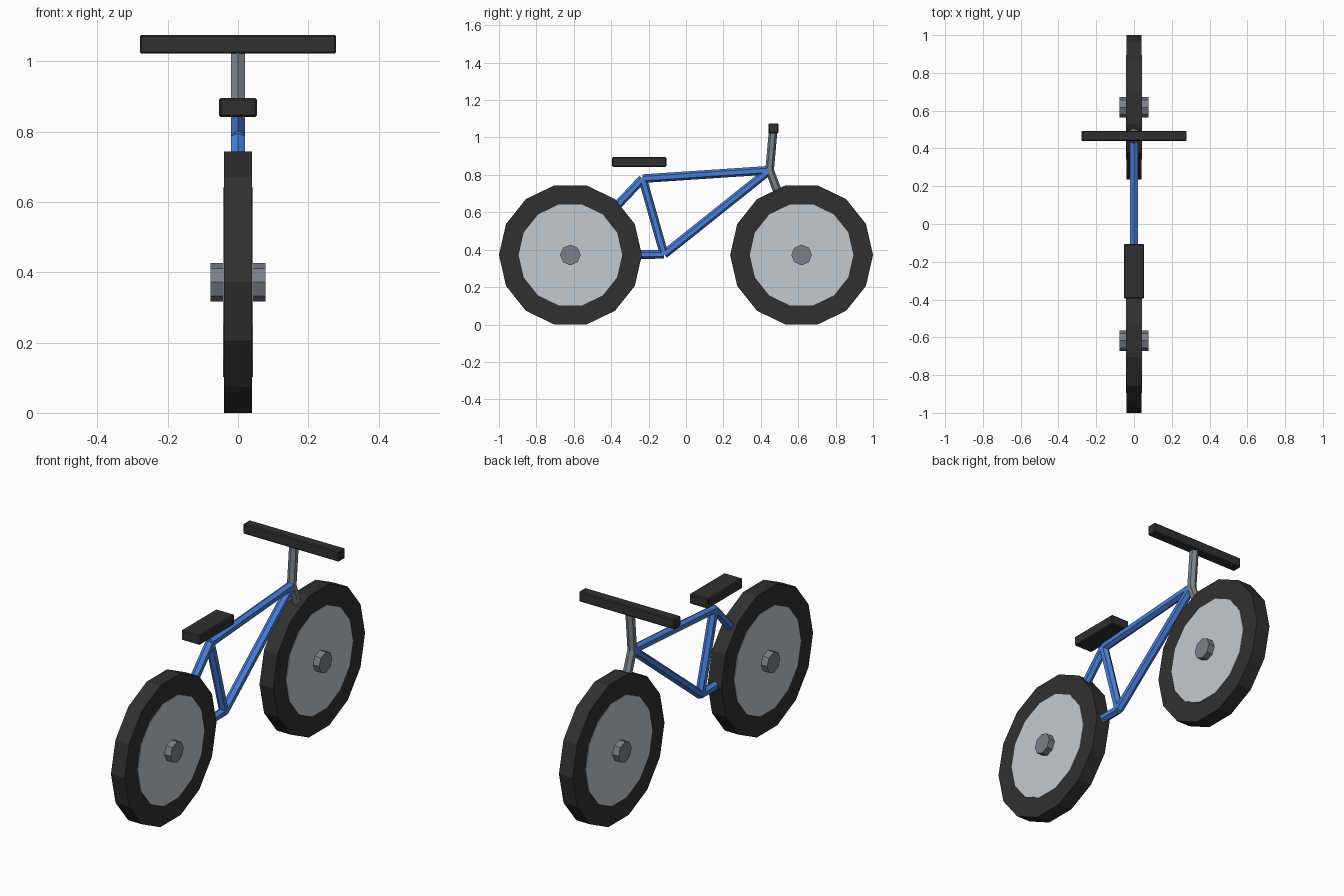
import bpy, bmesh, math
from mathutils import Vector, Matrix

cube = bpy.data.objects.get("Cube")
if cube:
    bpy.data.objects.remove(cube, do_unlink=True)


def material(name, rgb):
    mat = bpy.data.materials.new(name)
    mat.use_nodes = True
    mat.diffuse_color = (*rgb, 1)
    mat.node_tree.nodes["Principled BSDF"].inputs["Base Color"].default_value = (*rgb, 1)
    return mat


RUBBER = material("black rubber", (0.03, 0.03, 0.03))
BLUE = material("blue paint", (0.065, 0.21, 0.68))
DISC = material("pale grey", (0.55, 0.59, 0.63))
HUB = material("hub grey", (0.2, 0.215, 0.26))
STEEL = material("steel grey", (0.2, 0.235, 0.26))


def add(name, bm, mat):
    bmesh.ops.recalc_face_normals(bm, faces=bm.faces)
    mesh = bpy.data.meshes.new(name)
    bm.to_mesh(mesh)
    bm.free()
    mesh.materials.append(mat)
    obj = bpy.data.objects.new(name, mesh)
    bpy.context.collection.objects.link(obj)
    return obj


def tube(name, start, end, radius, sides, mat):
    """Faceted rod between two points, with a corner in the y-z plane."""
    start, end = Vector(start), Vector(end)
    axis = (end - start).normalized()
    corner = Vector((1, 0, 0)).cross(axis)
    if corner.length < 0.1:
        corner = Vector((0, 1, 0))
    corner.normalize()
    turn = Matrix((corner, axis.cross(corner), axis)).transposed().to_4x4()
    bm = bmesh.new()
    bmesh.ops.create_cone(bm, cap_ends=True, segments=sides, radius1=radius,
                          radius2=radius, depth=(end - start).length,
                          matrix=Matrix.Translation((start + end) / 2) @ turn)
    # Turn the rod so that its first corner lies exactly on the corner direction
    first = max(bm.verts, key=lambda v: (v.co - start).dot(corner)).co - start
    angle = math.atan2(axis.dot(first.cross(corner)), first.dot(corner))
    bmesh.ops.rotate(bm, verts=bm.verts, cent=start, matrix=Matrix.Rotation(angle, 3, axis))
    return add(name, bm, mat)


def block(name, centre, size, mat):
    """Box with narrow bevelled edges."""
    bm = bmesh.new()
    bmesh.ops.create_cube(bm, size=1)
    bmesh.ops.scale(bm, vec=size, verts=bm.verts)
    bmesh.ops.translate(bm, vec=centre, verts=bm.verts)
    bmesh.ops.bevel(bm, geom=bm.edges[:], offset=0.005, segments=1, affect='EDGES')
    return add(name, bm, mat)


def tire(name, y, z, outer, inner, half):
    """Rectangular section spun around the axle."""
    bm = bmesh.new()
    section = [(-half, inner), (half, inner), (half, outer), (-half, outer)]
    verts = [bm.verts.new((x, y + r, z)) for x, r in section]
    edges = [bm.edges.new((verts[i], verts[i - 1])) for i in range(4)]
    bmesh.ops.spin(bm, geom=verts + edges, cent=(0, y, z), axis=(1, 0, 0),
                   angle=math.tau, steps=14, use_merge=True)
    bmesh.ops.remove_doubles(bm, verts=bm.verts, dist=0.0001)
    return add(name, bm, RUBBER)


# Wheels
AXLE_Y, AXLE_Z = 0.618, 0.372
for side, y in (("rear", -AXLE_Y), ("front", AXLE_Y)):
    tire(side + "_tire", y, AXLE_Z, 0.382, 0.262, 0.04)
    for part, half, radius, sides, mat in (("wheel_disc", 0.043, 0.277, 14, DISC),
                                           ("hub", 0.078, 0.055, 8, HUB)):
        tube(f"{side}_{part}", (-half, y, AXLE_Z), (half, y, AXLE_Z), radius, sides, mat)

# Frame joints
seat_joint = (0, -0.232, 0.78)
head = (0, 0.447, 0.825)
crank = (0, -0.117, 0.375)
rear_axle = (0, -AXLE_Y, AXLE_Z)
front_axle = (0, AXLE_Y, AXLE_Z)
bar_centre = (0, 0.467, 1.049)

# Frame tubes, fork and stem
for name, a, b, mat in (("top_tube", seat_joint, head, BLUE),
                        ("down_tube", head, crank, BLUE),
                        ("seat_tube", seat_joint, crank, BLUE),
                        ("seat_stay", seat_joint, rear_axle, BLUE),
                        ("chain_stay", crank, rear_axle, BLUE),
                        ("fork", head, front_axle, STEEL),
                        ("handlebar_stem", head, bar_centre, STEEL)):
    tube(name, a, b, 0.023, 6, mat)

# Seat and handlebar
block("seat", (0, -0.25, 0.869), (0.108, 0.29, 0.053), RUBBER)
block("handlebar", bar_centre, (0.558, 0.053, 0.054), RUBBER)
